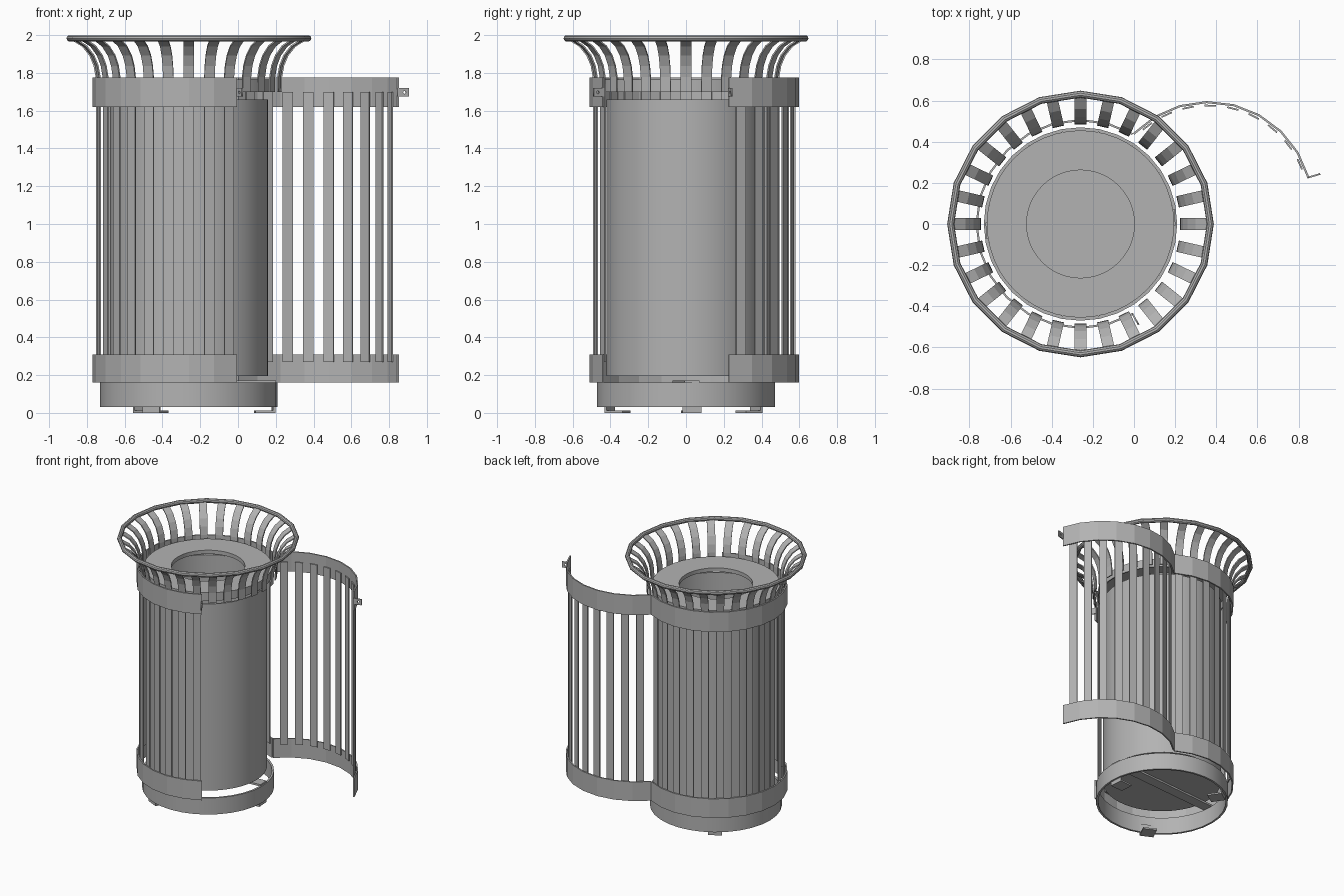
import bpy, bmesh
from math import radians, cos, sin, pi
from mathutils import Vector, Matrix

cube = bpy.data.objects.get("Cube")
if cube:
    bpy.data.objects.remove(cube)

grey = bpy.data.materials.new("grey metal")
grey.use_nodes = True
grey.diffuse_color = (0.45, 0.45, 0.45, 1)
grey.node_tree.nodes["Principled BSDF"].inputs["Base Color"].default_value = grey.diffuse_color

BODY = Matrix.Translation((-0.26, 0, 0))
R = 0.51                     # outer radius of the bands
HALF = radians(60)           # half the door opening
SWING = radians(76)          # how far the door stands open
STEP = 2 * pi / 28           # slat spacing
hinge = BODY @ Vector((R * cos(HALF), R * sin(HALF), 0))
DOOR = (Matrix.Translation(hinge) @ Matrix.Rotation(SWING, 4, 'Z')
        @ Matrix.Translation(-hinge) @ BODY)


def loft(bm, loops, closed=False):
    """Skin a row of equal vertex loops, capping the ends when open."""
    rows = [[bm.verts.new(p) for p in loop] for loop in loops]
    n = len(rows[0])
    pairs = list(zip(rows, rows[1:]))
    if closed:
        pairs.append((rows[-1], rows[0]))
    else:
        bm.faces.new(rows[0])
        bm.faces.new(rows[-1])
    for a, b in pairs:
        for i in range(n):
            j = (i + 1) % n
            bm.faces.new((a[i], a[j], b[j], b[i]))


def finish(name, bm, matrix=BODY, smooth=False):
    bmesh.ops.remove_doubles(bm, verts=bm.verts, dist=0.0001)
    bmesh.ops.recalc_face_normals(bm, faces=bm.faces)
    mesh = bpy.data.meshes.new(name)
    bm.to_mesh(mesh)
    bm.free()
    obj = bpy.data.objects.new(name, mesh)
    bpy.context.collection.objects.link(obj)
    obj.matrix_world = matrix
    dress(obj, smooth)


def dress(obj, smooth=False):
    obj.data.materials.clear()
    obj.data.materials.append(grey)
    if smooth:
        bpy.ops.object.select_all(action='DESELECT')
        bpy.context.view_layer.objects.active = obj
        obj.select_set(True)
        bpy.ops.object.shade_smooth_by_angle(angle=radians(30))


def turned(name, profile, start=0, end=2 * pi, sides=24, matrix=BODY, smooth=False):
    """Turn a closed (radius, height) profile around the upright axis."""
    full = end - start > 6.28
    bm = bmesh.new()
    angles = [start + (end - start) * i / sides for i in range(sides if full else sides + 1)]
    loft(bm, [[(r * cos(a), r * sin(a), z) for r, z in profile] for a in angles], full)
    finish(name, bm, matrix, smooth)


def wall(r0, r1, z0, z1):
    return [(r0, z0), (r1, z0), (r1, z1), (r0, z1)]


def slats(name, path, indices, matrix=BODY, width=0.056, thick=0.008):
    """Bent flat bars following a (radius, height) path at each slat position."""
    bm = bmesh.new()
    for k in indices:
        turn = Matrix.Rotation(k * STEP, 3, 'Z')
        loops = []
        for i, (r, z) in enumerate(path):
            (ra, za), (rb, zb) = path[max(i - 1, 0)], path[min(i + 1, len(path) - 1)]
            d = Vector((rb - ra, zb - za)).normalized() * thick
            loops.append([turn @ Vector(p) for p in (
                (r, -width / 2, z), (r, width / 2, z),
                (r + d.y, width / 2, z - d.x), (r + d.y, -width / 2, z - d.x))])
        loft(bm, loops)
    finish(name, bm, matrix)


# Upper and lower bands of the body and of the open door
for label, z0, z1 in (("lower", 0.16, 0.31), ("upper", 1.62, 1.775)):
    turned(label + "_body_band", wall(R - 0.01, R, z0, z1), HALF, 2 * pi - HALF, 16)
    turned(label + "_door_band", wall(R - 0.01, R, z0, z1), -HALF, HALF, 8, DOOR)

# Upright slats
upright = [(0.484, 0.27), (0.484, 1.70)]
slats("body_slats", upright, range(5, 24))
slats("door_slats", upright, range(-4, 5), DOOR)

# Flared crown and its rim
flare = [(0.484, 1.70), (0.486, 1.78), (0.497, 1.84), (0.52, 1.895),
         (0.56, 1.945), (0.625, 1.985)]
slats("crown_slats", flare, range(28))
bpy.ops.mesh.primitive_torus_add(location=(-0.26, 0, 1.983), major_segments=20,
                                 minor_segments=10, major_radius=0.631, minor_radius=0.017)
rim = bpy.context.object
rim.name = "crown_rim"
dress(rim, True)

# Lid with a round opening
turned("lid", [(0.262, 1.765), (0.455, 1.765), (0.455, 1.70), (0.447, 1.70), (0.447, 1.755),
               (0.27, 1.755), (0.27, 1.735), (0.262, 1.735)], sides=48, smooth=True)

# Inner bin
turned("inner_bin", [(0, 0.195), (0.42, 0.195), (0.42, 1.66), (0.41, 1.66),
                     (0.41, 0.205), (0, 0.205)], sides=48, smooth=True)

# Base ring and the strap under the bin
turned("base_ring", wall(0.455, 0.47, 0.03, 0.16), sides=32, smooth=True)
FOOT = radians(4)
bm = bmesh.new()
bmesh.ops.create_cube(bm, size=1, matrix=Matrix.Diagonal((0.92, 0.08, 0.015, 1)))
finish("base_strap", bm, BODY @ Matrix.Rotation(FOOT, 4, 'Z') @ Matrix.Translation((0, 0, 0.165)))

# Three bent feet
for i in range(3):
    bm = bmesh.new()
    section = [(0.35, 0), (0.455, 0), (0.455, 0.09), (0.443, 0.09), (0.443, 0.012), (0.35, 0.012)]
    loft(bm, [[(r, y, z) for r, z in section] for y in (-0.05, 0.05)])
    finish("foot_%d" % (i + 1), bm, BODY @ Matrix.Rotation(FOOT + i * 2 * pi / 3, 4, 'Z'))


# Drilled latch tabs on the free edges
def latch(name, matrix):
    curve = bpy.data.curves.new(name, 'CURVE')
    curve.dimensions = '2D'
    curve.fill_mode = 'BOTH'
    curve.extrude = 0.004
    plate = [(0.5, -0.023), (0.565, -0.023), (0.565, 0.023), (0.5, 0.023)]
    hole = [(0.54 + 0.008 * cos(i * pi / 6), 0.008 * sin(i * pi / 6)) for i in range(12)]
    for points in (plate, hole):
        spline = curve.splines.new('POLY')
        spline.points.add(len(points) - 1)
        for p, (x, y) in zip(spline.points, points):
            p.co = (x, y, 0, 1)
        spline.use_cyclic_u = True
    obj = bpy.data.objects.new(name, curve)
    bpy.context.collection.objects.link(obj)
    obj.matrix_world = (matrix @ Matrix.Rotation(-HALF, 4, 'Z')
                        @ Matrix.Translation((0, 0, 1.697)) @ Matrix.Rotation(pi / 2, 4, 'X'))
    bpy.ops.object.select_all(action='DESELECT')
    bpy.context.view_layer.objects.active = obj
    obj.select_set(True)
    bpy.ops.object.convert(target='MESH')
    dress(bpy.context.object)


latch("body_latch_tab", BODY)
latch("door_latch_tab", DOOR)
